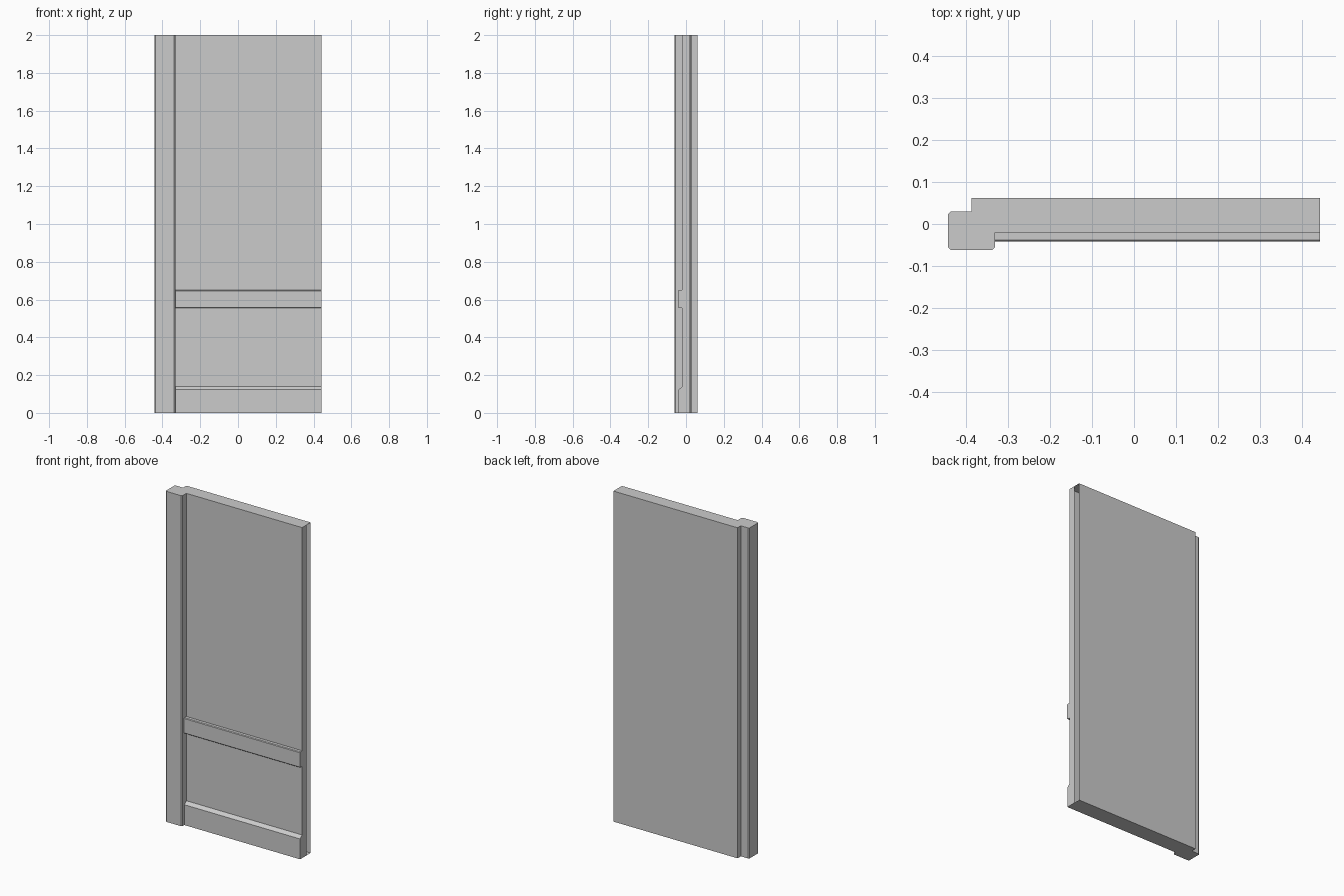
import bpy, bmesh
from mathutils import Vector

if "Cube" in bpy.data.objects:
    bpy.data.objects.remove(bpy.data.objects["Cube"])

X0, X1 = -0.443, 0.443      # overall left and right ends
POST_R = -0.332             # right face of the post
WALL_F = -0.02              # front face of the wall


def extrude_profile(name, points, direction, skip_edges=()):
    """Extrude a closed 3D profile; skip_edges leaves those side faces open."""
    bm = bmesh.new()
    d = Vector(direction)
    a = [bm.verts.new(p) for p in points]
    b = [bm.verts.new(Vector(p) + d) for p in points]
    bm.faces.new(a)
    bm.faces.new(b[::-1])
    n = len(points)
    for i in range(n):
        if i not in skip_edges:
            j = (i + 1) % n
            bm.faces.new((a[i], a[j], b[j], b[i]))
    bmesh.ops.recalc_face_normals(bm, faces=bm.faces)
    mesh = bpy.data.meshes.new(name)
    bm.to_mesh(mesh)
    bm.free()
    obj = bpy.data.objects.new(name, mesh)
    bpy.context.collection.objects.link(obj)
    return obj


# Wall panel with its chamfered post; the rear half of the right end is open
c = 0.006
plan = [(X1, WALL_F), (X1, 0.02), (X1, 0.0615), (-0.388, 0.0615), (-0.388, 0.03),
        (X0 + c, 0.03), (X0, 0.03 - c), (X0, -0.0615 + c), (X0 + c, -0.0615),
        (POST_R - c, -0.0615), (POST_R, -0.0615 + c), (POST_R, WALL_F)]
extrude_profile("wall_and_post", [(x, y, 0) for x, y in plan], (0, 0, 2), skip_edges=(1,))


# Horizontal trims running from the post to the right end
def trim(name, section):
    extrude_profile(name, [(POST_R, y, z) for y, z in section], (X1 - POST_R, 0, 0))


e = 0.004
trim("chair_rail", [(WALL_F, 0.555), (-0.042 + e, 0.555), (-0.042, 0.555 + e),
                    (-0.042, 0.65 - e), (-0.042 + e, 0.65), (WALL_F, 0.65)])
trim("baseboard", [(WALL_F, 0), (-0.039, 0), (-0.039, 0.123), (WALL_F, 0.14)])
